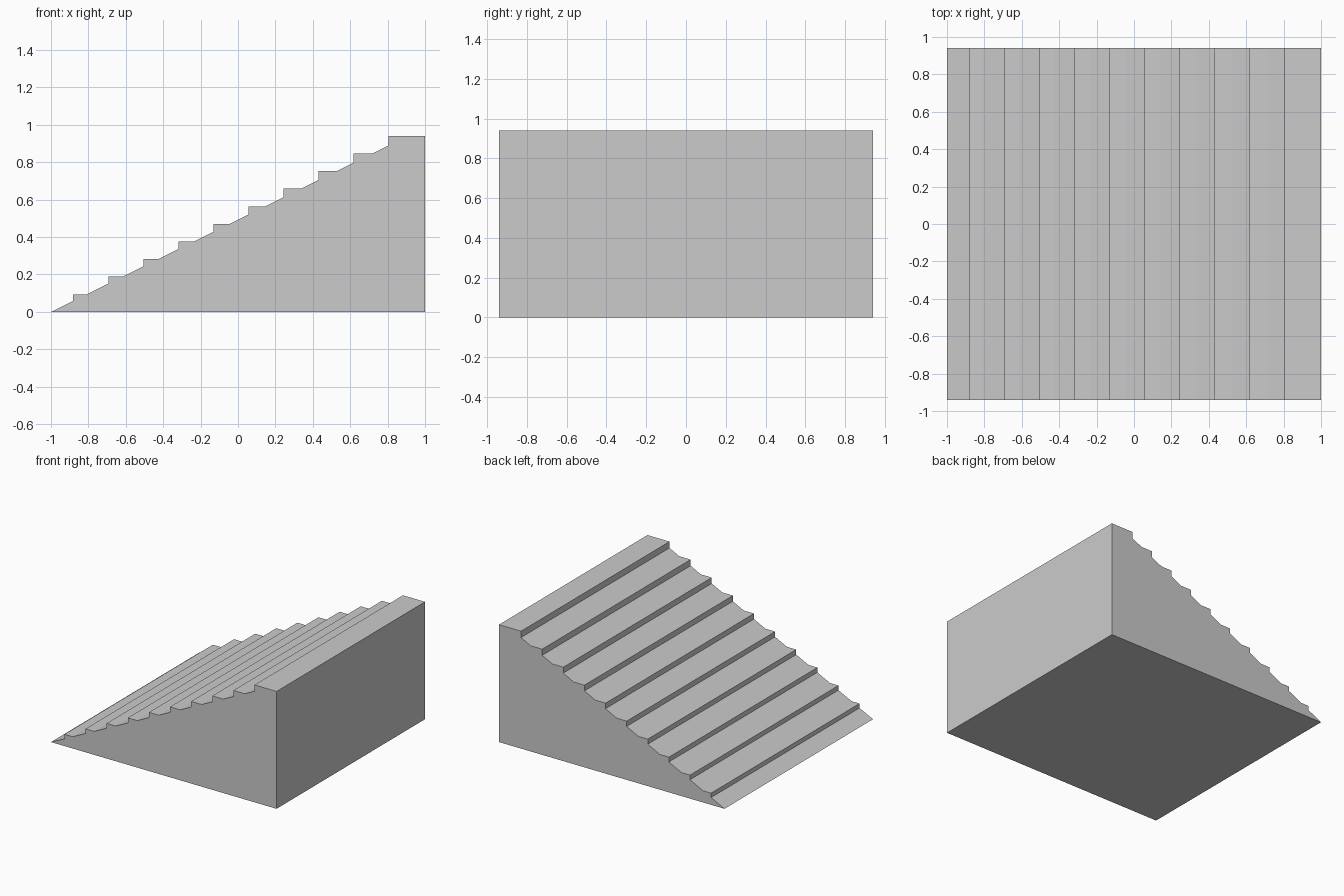
import bpy, bmesh

if "Cube" in bpy.data.objects:
    bpy.data.objects.remove(bpy.data.objects["Cube"])

STEPS, RUN, RISE = 10, 0.1873, 0.0941
FIRST_RISER, HALF_WIDTH, SLOPE = -0.881, 0.94, 0.493


def ramp_z(x):
    return (x + 1) * SLOPE


# Side profile: ramp slope, riser, flat tread, repeated up to the top landing
profile = [(-1, 0)]
for k in range(STEPS):
    x = FIRST_RISER + k * RUN
    top = (k + 1) * RISE
    profile += [(x, ramp_z(x)), (x, top)]
    if k < STEPS - 1:
        profile.append((top / SLOPE - 1, top))
profile += [(1, STEPS * RISE), (1, 0)]

# Extrude the profile across the full width
bm = bmesh.new()
face = bm.faces.new([bm.verts.new((x, -HALF_WIDTH, z)) for x, z in profile])
ext = bmesh.ops.extrude_face_region(bm, geom=[face], use_keep_orig=True)
moved = [g for g in ext["geom"] if isinstance(g, bmesh.types.BMVert)]
bmesh.ops.translate(bm, verts=moved, vec=(0, 2 * HALF_WIDTH, 0))
bmesh.ops.recalc_face_normals(bm, faces=bm.faces)

mesh = bpy.data.meshes.new("stepped_ramp")
bm.to_mesh(mesh)
bm.free()
bpy.context.collection.objects.link(bpy.data.objects.new("stepped_ramp", mesh))
